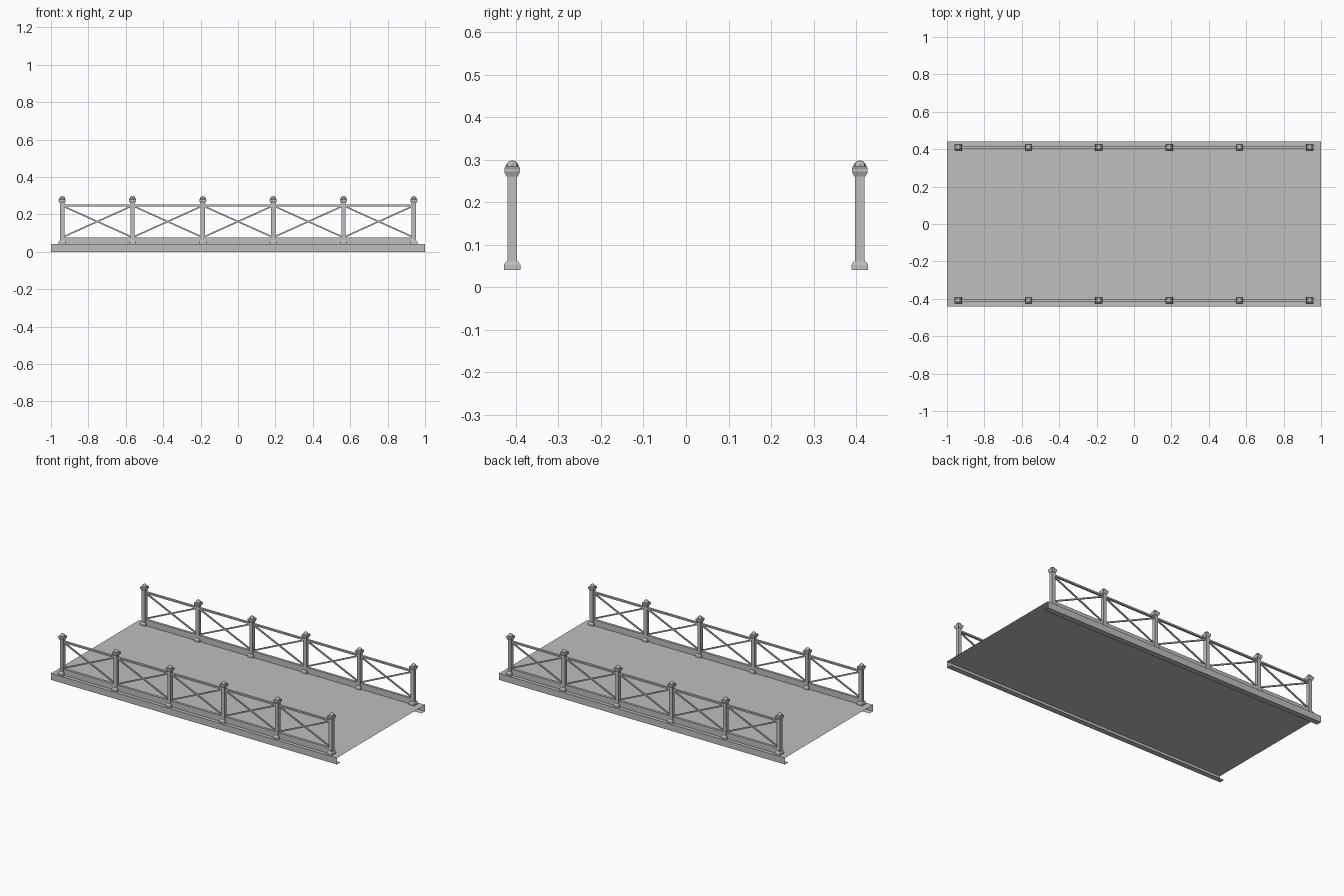
import bpy, bmesh, math
from mathutils import Matrix, Vector

cube = bpy.data.objects.get("Cube")
if cube:
    bpy.data.objects.remove(cube)

grey = bpy.data.materials.new("grey_metal")
grey.use_nodes = True
grey.diffuse_color = (0.52, 0.52, 0.52, 1)
grey.node_tree.nodes["Principled BSDF"].inputs["Base Color"].default_value = (0.52, 0.52, 0.52, 1)

LENGTH, WIDTH, DECK_Z = 2.0, 0.88, 0.041
POST_Y, SPACING = 0.409, 0.376
POST_X = [(i - 2.5) * SPACING for i in range(6)]
SIDES = {"left_side": 1, "right_side": -1}


def finish(name, bm):
    mesh = bpy.data.meshes.new(name)
    bm.to_mesh(mesh)
    bm.free()
    mesh.materials.append(grey)
    ob = bpy.data.objects.new(name, mesh)
    bpy.context.collection.objects.link(ob)
    return ob


def beam(bm, start, end, depth, height):
    """Rectangular bar in the xz plane between two points."""
    a, b = Vector(start), Vector(end)
    d = b - a
    m = (Matrix.Translation((a + b) / 2)
         @ Matrix.Rotation(-math.atan2(d.z, d.x), 4, 'Y')
         @ Matrix.Diagonal((d.length, depth, height, 1)))
    bmesh.ops.create_cube(bm, size=1, matrix=m)


def lathe_square(bm, x, y, profile):
    """Stack of square rings: (half width, height)."""
    rings = [[bm.verts.new((x + sx * r, y + sy * r, z))
              for sx, sy in ((-1, -1), (1, -1), (1, 1), (-1, 1))] for r, z in profile]
    for lo, hi in zip(rings, rings[1:]):
        for i in range(4):
            j = (i + 1) % 4
            bm.faces.new((lo[i], lo[j], hi[j], hi[i]))
    bm.faces.new(rings[0][::-1])
    bm.faces.new(rings[-1])


# Sheet deck folded down at the long edges with an inward lip
bm = bmesh.new()
h = WIDTH / 2
section = [(-h + 0.035, 0), (-h, 0), (-h, DECK_Z), (h, DECK_Z), (h, 0), (h - 0.035, 0)]
ends = [[bm.verts.new((x, y, z)) for y, z in section] for x in (-LENGTH / 2, LENGTH / 2)]
for i in range(len(section) - 1):
    bm.faces.new((ends[0][i], ends[1][i], ends[1][i + 1], ends[0][i + 1]))
finish("deck", bm)

POST = [(0.0195, 0.041), (0.0195, 0.053), (0.014, 0.061), (0.0115, 0.061), (0.0115, 0.262)]
CAP = [(0.0135, 0.261), (0.0185, 0.272), (0.0185, 0.281), (0.0155, 0.284)]

for side, s in SIDES.items():
    y = s * POST_Y

    # Square posts with flared feet
    bm = bmesh.new()
    for x in POST_X:
        lathe_square(bm, x, y, POST)
    finish(side + "_posts", bm)

    # Flared caps topped with a low faceted dome
    bm = bmesh.new()
    for x in POST_X:
        lathe_square(bm, x, y, CAP)
        bmesh.ops.create_uvsphere(bm, u_segments=8, v_segments=6, radius=0.016,
                                  matrix=Matrix.Translation((x, y, 0.2825)))
    finish(side + "_post_caps", bm)

    # Kerb and handrail
    bm = bmesh.new()
    beam(bm, (POST_X[0], y, 0.0595), (POST_X[-1], y, 0.0595), 0.016, 0.037)
    finish(side + "_kerb", bm)
    bm = bmesh.new()
    beam(bm, (POST_X[0], y, 0.248), (POST_X[-1], y, 0.248), 0.014, 0.01)
    finish(side + "_handrail", bm)

    # Crossed braces in each bay
    bm = bmesh.new()
    for x0, x1 in zip(POST_X, POST_X[1:]):
        for z0, z1 in ((0.08, 0.244), (0.244, 0.08)):
            beam(bm, (x0 + 0.006, y, z0), (x1 - 0.006, y, z1), 0.008, 0.008)
    finish(side + "_cross_braces", bm)
